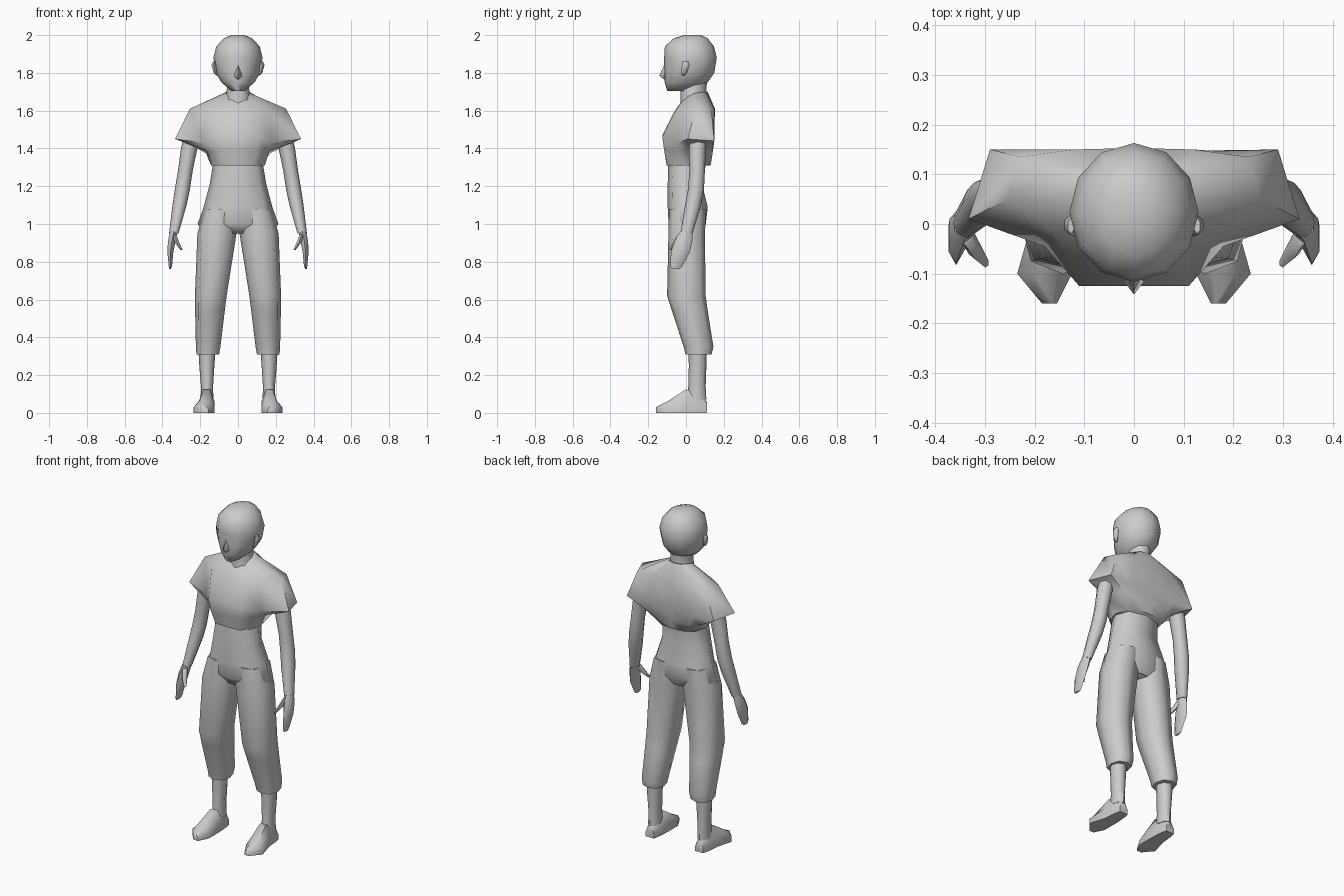
import bpy, bmesh
from math import sin, cos, pi, copysign, radians


def skin(name, rings, mirror=False, angle=60):
    """Skin closed rings of points, cap both ends, optionally mirror in x."""
    bm = bmesh.new()
    vs = [[bm.verts.new(p) for p in r] for r in rings]
    n = len(vs[0])
    for a, b in zip(vs, vs[1:]):
        for i in range(n):
            j = (i + 1) % n
            bm.faces.new((a[i], a[j], b[j], b[i]))
    bm.faces.new(vs[0])
    bm.faces.new(vs[-1])
    if mirror:
        geom = bm.verts[:] + bm.edges[:] + bm.faces[:]
        dup = bmesh.ops.duplicate(bm, geom=geom)["geom"]
        for v in dup:
            if isinstance(v, bmesh.types.BMVert):
                v.co.x = -v.co.x
    bmesh.ops.recalc_face_normals(bm, faces=bm.faces[:])
    me = bpy.data.meshes.new(name)
    bm.to_mesh(me)
    bm.free()
    ob = bpy.data.objects.new(name, me)
    bpy.context.collection.objects.link(ob)
    bpy.ops.object.select_all(action='DESELECT')
    ob.select_set(True)
    bpy.context.view_layer.objects.active = ob
    bpy.ops.object.shade_smooth_by_angle(angle=radians(angle))
    return ob


def oval(z, x0, x1, y0, y1, n=8, k=1.0):
    """Horizontal ring filling the box x0..x1, y0..y1; k < 1 is squarer."""
    p = lambda v: copysign(abs(v) ** k, v) if abs(v) > 1e-6 else 0
    out = []
    for i in range(n):
        t = 2 * pi * i / n
        out.append(((x0 + x1) / 2 + (x1 - x0) / 2 * p(sin(t)),
                    (y0 + y1) / 2 - (y1 - y0) / 2 * p(cos(t)), z))
    return out


def tube(name, rows, n=8, k=1.0, mirror=False, angle=60):
    return skin(name, [oval(*r, n=n, k=k) for r in rows], mirror, angle)


def central(name, rows, n=8, k=1.0):
    """Tube symmetric about x = 0; rows are z, half width, front y, back y."""
    return tube(name, [(z, -w, w, f, b) for z, w, f, b in rows], n, k)


# Head, nose, neck
central("head", [
    (2.00, .035, -.01, .08), (1.983, .075, -.065, .115), (1.94, .115, -.112, .148),
    (1.88, .13, -.116, .163), (1.80, .117, -.116, .15), (1.75, .088, -.113, .115),
    (1.705, .035, -.10, .03)], n=12)
central("nose", [
    (1.84, .006, -.117, -.09), (1.785, .02, -.142, -.09), (1.765, .01, -.115, -.09)], n=4)
central("neck", [
    (1.79, .06, -.03, .12), (1.72, .058, -.03, .107), (1.67, .065, -.03, .112),
    (1.62, .09, -.03, .12)])

# Ears
tube("ears", [
    (1.86, .12, .134, -.02, .012), (1.84, .115, .142, -.022, .018),
    (1.80, .11, .13, -.025, .004), (1.787, .108, .118, -.022, -.008)], n=6, mirror=True)

# Shirt: half outlines from front centre to back centre, mirrored into rings
shirt_rows = [
    [(0, -.02, 1.655), (.03, -.01, 1.665), (.05, .01, 1.675), (.07, .04, 1.69),
     (.06, .08, 1.70), (.04, .105, 1.70), (0, .115, 1.70)],
    [(0, -.065, 1.59), (.09, -.06, 1.59), (.16, -.02, 1.60), (.255, .05, 1.61),
     (.23, .135, 1.60), (.12, .15, 1.61), (0, .153, 1.61)],
    [(0, -.125, 1.47), (.11, -.125, 1.46), (.18, -.045, 1.43), (.333, .01, 1.45),
     (.29, .15, 1.44), (.15, .148, 1.43), (0, .15, 1.45)],
    [(0, -.115, 1.39), (.10, -.115, 1.385), (.15, -.045, 1.385), (.165, .0, 1.385),
     (.17, .13, 1.375), (.12, .14, 1.37), (0, .14, 1.37)],
    [(0, -.102, 1.31), (.08, -.10, 1.31), (.125, -.05, 1.31), (.142, .01, 1.31),
     (.125, .08, 1.31), (.08, .12, 1.31), (0, .13, 1.31)]]
skin("shirt", [r + [(-x, y, z) for x, y, z in r[-2:0:-1]] for r in shirt_rows])

# Trousers: hips and two legs
central("trouser_hips", [
    (1.34, .128, -.093, .11), (1.21, .15, -.097, .085), (1.09, .182, -.097, .115),
    (1.00, .214, -.092, .105), (.95, .17, -.06, .08)], k=.8)
tube("trouser_legs", [
    (1.08, .01, .175, -.09, .108), (.95, .008, .215, -.093, .10),
    (.62, .06, .228, -.10, .104), (.54, .07, .227, -.075, .115),
    (.35, .093, .223, -.012, .145), (.31, .10, .22, -.003, .135)], k=.8, mirror=True)

# Lower legs
tube("shins", [
    (.34, .118, .21, .012, .11), (.25, .125, .205, .015, .108),
    (.14, .132, .196, .012, .104), (.07, .13, .198, .005, .108)], mirror=True)

# Feet: sections from heel to toe as y, inner x, outer x, top z
feet = []
for y, a, b, h in [(.11, .138, .192, .06), (.075, .13, .2, .10), (.0, .125, .207, .125),
                   (-.10, .125, .235, .06), (-.16, .155, .185, .03)]:
    d = (b - a) * .28
    feet.append([(a, y, 0), (b, y, 0), (b, y, h * .5),
                 (b - d, y, h), (a + d, y, h), (a, y, h * .5)])
skin("feet", feet, mirror=True)

# Arms running into flat hands
tube("arms", [
    (1.54, .18, .27, .02, .12), (1.40, .215, .302, .015, .105),
    (1.28, .24, .318, .018, .10), (1.18, .255, .335, .01, .095),
    (1.10, .272, .347, -.005, .08), (.95, .315, .365, -.03, .035)], mirror=True)
tube("hands", [
    (.96, .317, .364, -.03, .034), (.91, .328, .374, -.06, .034),
    (.85, .34, .376, -.08, .02), (.775, .348, .368, -.083, -.02),
    (.763, .354, .366, -.075, -.035)], n=6, mirror=True)
tube("thumbs", [
    (.945, .325, .35, -.045, .005), (.90, .308, .335, -.07, -.03),
    (.862, .292, .306, -.088, -.068)], n=6, mirror=True)
